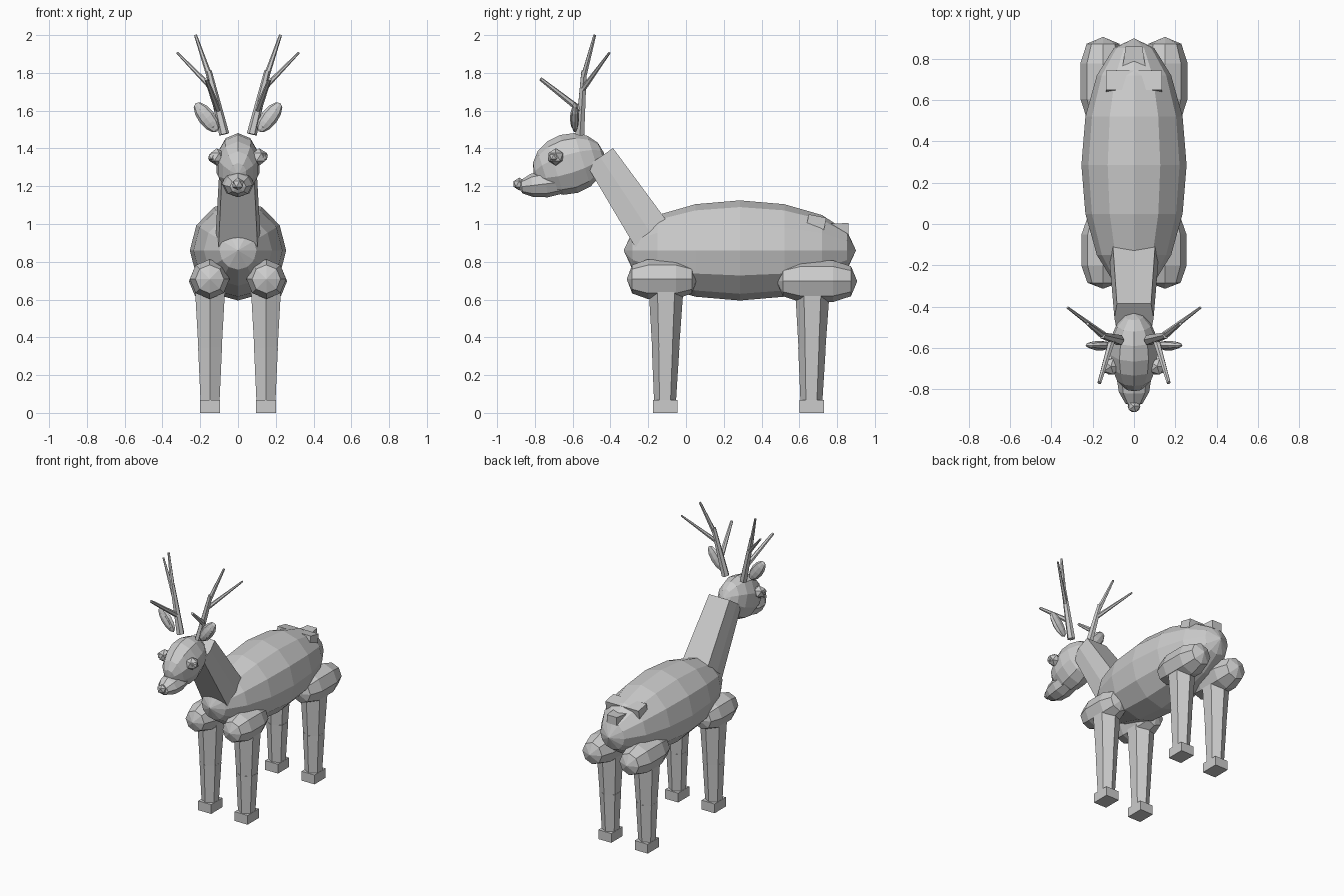
import bpy, bmesh, math
from mathutils import Matrix, Vector

if "Cube" in bpy.data.objects:
    bpy.data.objects.remove(bpy.data.objects["Cube"])

grey = bpy.data.materials.new("plain_grey")
grey.diffuse_color = (0.6, 0.6, 0.6, 1)
grey.use_nodes = True
grey.node_tree.nodes["Principled BSDF"].inputs["Base Color"].default_value = grey.diffuse_color


def finish(name, bm):
    bmesh.ops.recalc_face_normals(bm, faces=bm.faces)
    me = bpy.data.meshes.new(name)
    bm.to_mesh(me)
    bm.free()
    me.materials.append(grey)
    ob = bpy.data.objects.new(name, me)
    bpy.context.collection.objects.link(ob)
    return ob


def ellipsoid(name, loc, radii, segs, rings, rot=Matrix()):
    """UV sphere with its poles along y, scaled, turned and placed."""
    bm = bmesh.new()
    m = (Matrix.Translation(loc) @ rot @ Matrix.Diagonal((*radii, 1))
         @ Matrix.Rotation(math.pi / 2, 4, 'X'))
    bmesh.ops.create_uvsphere(bm, u_segments=segs, v_segments=rings, radius=1, matrix=m)
    return finish(name, bm)


def ball(name, loc, r):
    bm = bmesh.new()
    bmesh.ops.create_icosphere(bm, subdivisions=1, radius=r, matrix=Matrix.Translation(loc))
    return finish(name, bm)


def loft(name, sections):
    """Skin a list of equal-length point loops and cap both ends."""
    bm = bmesh.new()
    rows = [[bm.verts.new(p) for p in s] for s in sections]
    n = len(rows[0])
    for a, b in zip(rows, rows[1:]):
        for i in range(n):
            j = (i + 1) % n
            bm.faces.new((a[i], a[j], b[j], b[i]))
    bm.faces.new(rows[0])
    bm.faces.new(rows[-1])
    return finish(name, bm)


def ring(center, r, n, u=Vector((1, 0, 0)), v=Vector((0, 1, 0)), start=0.0):
    c = Vector(center)
    return [c + u * (r * math.cos(start + 2 * math.pi * i / n))
            + v * (r * math.sin(start + 2 * math.pi * i / n)) for i in range(n)]


def rod(name, p, q, r0, r1, n=6):
    """Tapered rod between two points."""
    d = (Vector(q) - Vector(p)).normalized()
    u = d.cross(Vector((0, 1, 0))).normalized()
    v = d.cross(u)
    return loft(name, [ring(p, r0, n, u, v), ring(q, r1, n, u, v)])


def box(name, loc, size, rot=Matrix()):
    bm = bmesh.new()
    bmesh.ops.create_cube(bm, size=1, matrix=Matrix.Translation(loc) @ rot
                          @ Matrix.Diagonal((*size, 1)))
    return finish(name, bm)


# Body
ellipsoid("body", (0, 0.285, 0.86), (0.255, 0.615, 0.265), 12, 8)

# Neck: flattened hexagonal section leaning forward
U, V = Vector((1, 0, 0)), Vector((0, 0.83, 0.56))


def neck_section(c, w, t):
    pts = [(-0.87, -1), (0.87, -1), (1, 0), (0.87, 1), (-0.87, 1), (-1, 0)]
    return [Vector(c) + U * (a * w) + V * (b * t) for a, b in pts]


loft("neck", [neck_section((0, -0.14, 0.88), 0.122, 0.112),
              neck_section((0, -0.455, 1.355), 0.095, 0.083)])

# Head, muzzle and nose
tilt = Matrix.Rotation(0.3, 4, 'X')
ellipsoid("head", (0, -0.62, 1.318), (0.12, 0.195, 0.16), 10, 8, tilt)
ellipsoid("muzzle", (0, -0.74, 1.213), (0.085, 0.15, 0.072), 8, 6, Matrix.Rotation(0.12, 4, 'X'))
ball("nose", (0, -0.883, 1.212), 0.034)

# Tail and rump patch
tail = []
for y, w, z0, z1 in ((0.70, 0.065, 0.93, 1.0), (0.86, 0.04, 0.945, 1.005)):
    tail.append([(-w, y, z0), (w, y, z0), (w, y, z1), (-w, y, z1)])
loft("tail", tail)
box("rump_patch", (0, 0.69, 1.01), (0.27, 0.095, 0.065), Matrix.Rotation(-0.2, 4, 'X'))

for s, side in ((-1, "right"), (1, "left")):
    # Eyes
    ball(f"{side}_eye", (s * 0.112, -0.69, 1.355), 0.046)
    ball(f"{side}_pupil", (s * 0.135, -0.70, 1.355), 0.026)

    # Ears with inner ear
    lean = Matrix.Rotation(s * 0.65, 4, 'Y') @ Matrix.Rotation(math.pi / 2, 4, 'X')
    ellipsoid(f"{side}_ear", (s * 0.167, -0.588, 1.565), (0.045, 0.095, 0.022), 8, 6, lean)
    ellipsoid(f"{side}_inner_ear", (s * 0.167, -0.60, 1.56), (0.028, 0.065, 0.014), 6, 6, lean)

    # Antlers: two-piece beam and two tines
    rods = (("antler_base", (0.073, -0.562, 1.475), (0.155, -0.54, 1.81), 0.027, 0.016),
            ("antler_top", (0.15, -0.542, 1.78), (0.225, -0.483, 2.0), 0.016, 0.008),
            ("antler_front_tine", (0.105, -0.555, 1.60), (0.168, -0.77, 1.768), 0.018, 0.01),
            ("antler_rear_tine", (0.135, -0.545, 1.715), (0.322, -0.405, 1.907), 0.015, 0.006))
    for name, p, q, r0, r1 in rods:
        rod(f"{side}_{name}", (s * p[0], *p[1:]), (s * q[0], *q[1:]), r0, r1)

    # Legs: haunch, upper and lower leg, hoof
    for end, y, hy, hl, hr, hz in (("front", -0.105, -0.127, 0.188, 0.105, 0.708),
                                   ("rear", 0.67, 0.693, 0.215, 0.11, 0.697)):
        x = s * 0.148
        hx = s * 0.15
        prof = ((-0.99, 0.02), (-0.84, 0.72), (-0.4, 1), (0.4, 1), (0.84, 0.72), (0.99, 0.02))
        loft(f"{end}_{side}_haunch",
             [ring((hx, hy + a * hl, hz), b * hr, 8, Vector((1, 0, 0)), Vector((0, 0, 1)))
              for a, b in prof])
        st = math.pi / 2
        loft(f"{end}_{side}_upper_leg", [ring((x, y, 0.72), 0.096, 6, start=st),
                                         ring((x, y - 0.003, 0.32), 0.07, 6, start=st)])
        loft(f"{end}_{side}_lower_leg", [ring((x, y - 0.003, 0.345), 0.073, 6, start=st),
                                         ring((x, y - 0.006, 0.06), 0.058, 6, start=st)])
        box(f"{end}_{side}_hoof", (x, y - 0.005, 0.034), (0.105, 0.13, 0.068))
